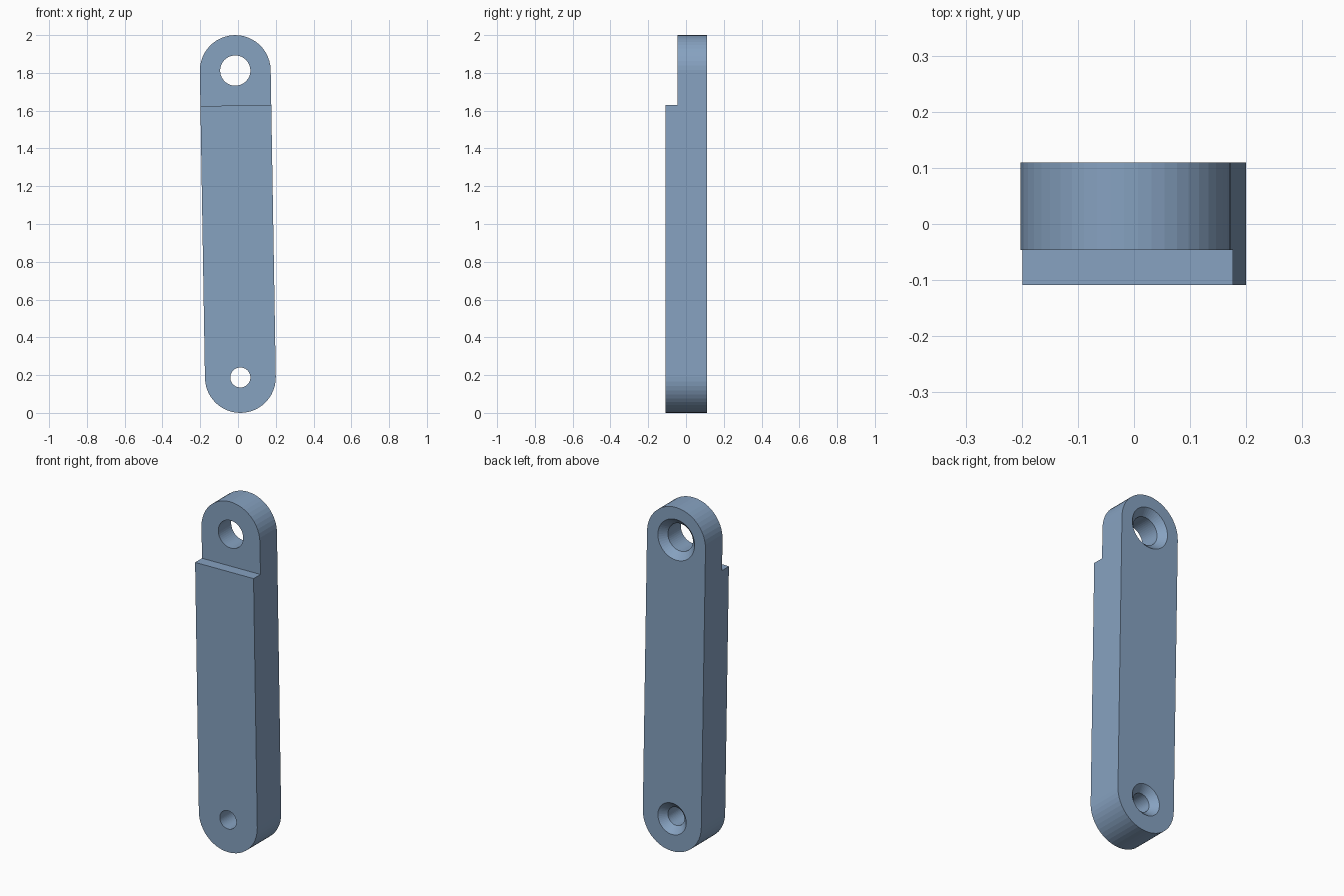
import bpy
import bmesh
from math import sin, cos, pi, atan2
from mathutils import Matrix

if "Cube" in bpy.data.objects:
    bpy.data.objects.remove(bpy.data.objects["Cube"], do_unlink=True)

RADIUS = 0.1875          # half width of the bar
SPAN = 1.625             # distance between hole centres
FRONT, STEP, BACK = -0.109, -0.046, 0.11
LEDGE = 1.44             # ledge height above the lower hole
FLARE = 0.038            # countersink depth and widening

# The bar leans slightly, so everything is built along its own axis
LEAN = Matrix.Translation((0.0125, 0, RADIUS)) @ Matrix.Rotation(atan2(-0.027, SPAN), 4, "Y")

blue = bpy.data.materials.new("steel_blue")
blue.use_nodes = True
colour = (0.24, 0.36, 0.53, 1)
blue.diffuse_color = colour
blue.node_tree.nodes["Principled BSDF"].inputs["Base Color"].default_value = colour


def arc(radius, start, end, steps, z=0):
    angles = [start + (end - start) * i / steps for i in range(steps + 1)]
    return [(radius * cos(a), z + radius * sin(a)) for a in angles]


def loft(name, sections):
    """Solid through a list of (y, outline) sections, capped at both ends."""
    bm = bmesh.new()
    rings = [[bm.verts.new((x, y, z)) for x, z in outline] for y, outline in sections]
    for a, b in zip(rings, rings[1:]):
        for i in range(len(a)):
            bm.faces.new((a[i - 1], a[i], b[i], b[i - 1]))
    bm.faces.new(rings[0])
    bm.faces.new(rings[-1])
    bmesh.ops.recalc_face_normals(bm, faces=bm.faces)
    mesh = bpy.data.meshes.new(name)
    bm.to_mesh(mesh)
    bm.free()
    mesh.materials.append(blue)
    obj = bpy.data.objects.new(name, mesh)
    obj.matrix_world = LEAN
    bpy.context.collection.objects.link(obj)
    return obj


def hole(name, z, radius):
    """Through hole with a countersink at the back."""
    over = 0.01
    profile = [(FRONT - over, radius), (BACK - FLARE, radius),
               (BACK + over, radius + FLARE + over)]
    return loft(name, [(y, arc(r, 0, 2 * pi, 48, z)[:-1]) for y, r in profile])


# Round-ended bar
outline = arc(RADIUS, pi, 2 * pi, 24) + arc(RADIUS, 0, pi, 24, SPAN)
bar = loft("link_bar", [(FRONT, outline), (BACK, outline)])

# Cutters: front step at the upper end, and both screw holes
box = [(-0.3, LEDGE), (0.3, LEDGE), (0.3, 2), (-0.3, 2)]
cutters = [
    loft("step_cutter", [(FRONT - 0.1, box), (STEP, box)]),
    hole("upper_hole_cutter", SPAN, 0.08),
    hole("lower_hole_cutter", 0, 0.053),
]
for cutter in cutters:
    cutter.hide_render = True
    mod = bar.modifiers.new(cutter.name, "BOOLEAN")
    mod.operation = "DIFFERENCE"
    mod.solver = "EXACT"
    mod.object = cutter

# Bake the cuts and drop the cutters
bpy.context.view_layer.update()
evaluated = bar.evaluated_get(bpy.context.evaluated_depsgraph_get())
baked = bpy.data.meshes.new_from_object(evaluated)
bar.modifiers.clear()
bar.data = baked
baked.name = "link_bar"
for cutter in cutters:
    bpy.data.objects.remove(cutter, do_unlink=True)
